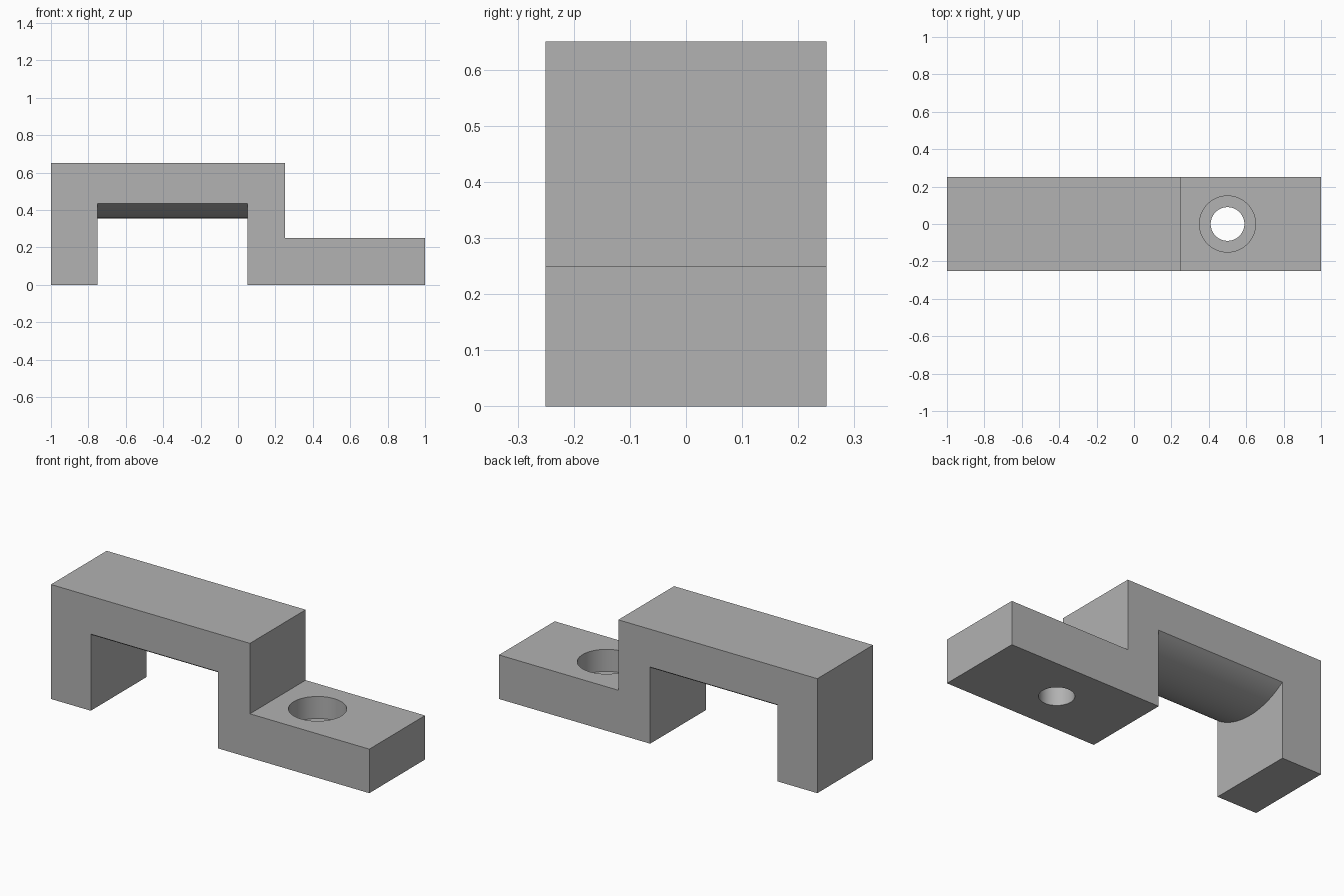
import bpy, bmesh, math
from mathutils import Vector

cube = bpy.data.objects.get("Cube")
if cube:
    bpy.data.objects.remove(cube, do_unlink=True)

grey = bpy.data.materials.new("plain_grey")
grey.use_nodes = True
grey.diffuse_color = (0.445, 0.445, 0.445, 1)
grey.node_tree.nodes["Principled BSDF"].inputs["Base Color"].default_value = grey.diffuse_color


def prism(name, points, sweep):
    """Extrude a closed planar outline along a vector."""
    bm = bmesh.new()
    face = bm.faces.new([bm.verts.new(p) for p in points])
    result = bmesh.ops.extrude_face_region(bm, geom=[face])
    moved = [v for v in result["geom"] if isinstance(v, bmesh.types.BMVert)]
    bmesh.ops.translate(bm, verts=moved, vec=Vector(sweep))
    bmesh.ops.recalc_face_normals(bm, faces=bm.faces)
    mesh = bpy.data.meshes.new(name)
    bm.to_mesh(mesh)
    bm.free()
    mesh.materials.append(grey)
    obj = bpy.data.objects.new(name, mesh)
    bpy.context.collection.objects.link(obj)
    return obj


def disc(x, radius, z, sides=64):
    turns = [2 * math.pi * i / sides for i in range(sides)]
    return [(x + radius * math.cos(t), radius * math.sin(t), z) for t in turns]


def cut(target, cutter):
    mod = target.modifiers.new(cutter.name, "BOOLEAN")
    mod.operation = "DIFFERENCE"
    mod.solver = "EXACT"
    mod.object = cutter
    bpy.context.view_layer.objects.active = target
    bpy.ops.object.modifier_apply(modifier=mod.name)
    bpy.data.objects.remove(cutter, do_unlink=True)


# Stepped block: raised bridge on one side, low mounting foot on the other
half = 0.25
outline = [(-1, 0), (1, 0), (1, 0.25), (0.25, 0.25), (0.25, 0.65), (-1, 0.65)]
bracket = prism("clamp_bracket", [(x, -half, z) for x, z in outline], (0, 2 * half, 0))

# Opening under the bridge, whose ceiling bulges downward in an arc
radius, low = 0.43, 0.355
spread = math.asin(half / radius)
steps = 32
arc = [(-0.3, 0.477)]
for i in range(steps + 1):
    a = spread * (2 * i / steps - 1)
    arc.append((radius * math.sin(a), low + radius * (1 - math.cos(a))))
arc += [(0.3, 0.477), (0.3, -0.1), (-0.3, -0.1)]
cut(bracket, prism("opening_cutter", [(-0.75, y, z) for y, z in arc], (0.8, 0, 0)))

# Counterbored screw hole in the foot
cut(bracket, prism("screw_hole_cutter", disc(0.5, 0.09, -0.1), (0, 0, 0.3)))
cut(bracket, prism("counterbore_cutter", disc(0.5, 0.15, 0.125), (0, 0, 0.3)))

# Smooth curves, sharp edges
bpy.ops.object.select_all(action="DESELECT")
bracket.select_set(True)
bpy.context.view_layer.objects.active = bracket
bpy.ops.object.shade_smooth_by_angle(angle=math.radians(30))
